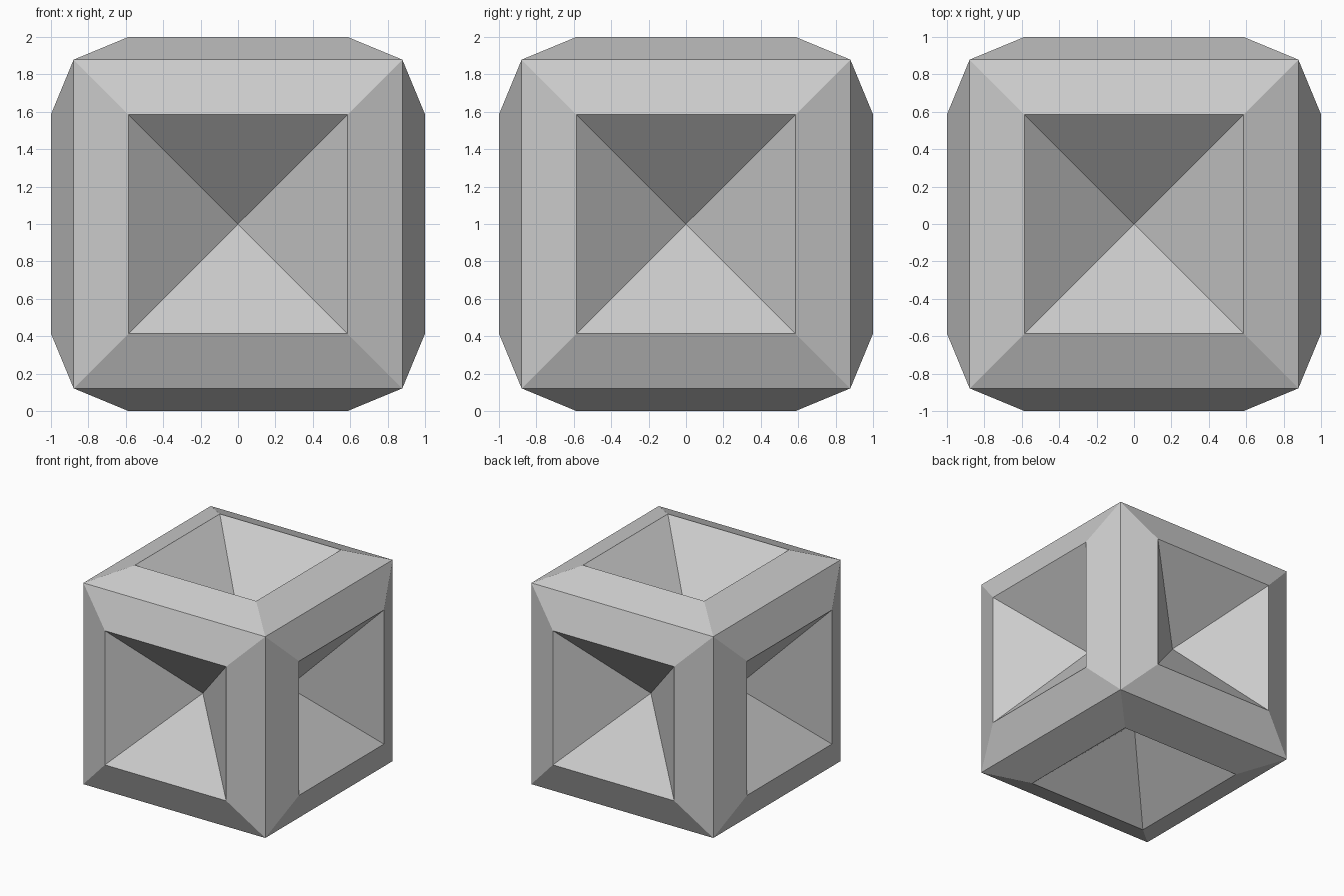
import bpy, bmesh
from mathutils import Matrix

if "Cube" in bpy.data.objects:
    bpy.data.objects.remove(bpy.data.objects["Cube"])

CORNER = 0.8787   # half size of the core cube
RIM = 0.5858      # half size of the raised square rim
PIT = 0.485       # distance of each pit's tip from the centre

bm = bmesh.new()
bmesh.ops.create_cube(bm, size=2 * CORNER, matrix=Matrix.Translation((0, 0, 1)))
sides = bm.faces[:]

# Sloping frame around each face, rising to the rim
bmesh.ops.inset_individual(bm, faces=sides, thickness=CORNER - RIM,
                           depth=1 - CORNER, use_even_offset=True)

# Four-sided pyramid pit in each face: add a centre point and push it inward
tips = bmesh.ops.poke(bm, faces=sides)["verts"]
centre = Matrix.Translation((0, 0, 1)).translation
for v in tips:
    v.co = centre + (v.co - centre).normalized() * PIT

bmesh.ops.recalc_face_normals(bm, faces=bm.faces[:])
mesh = bpy.data.meshes.new("hollow_faced_cube")
bm.to_mesh(mesh)
bm.free()
bpy.context.collection.objects.link(bpy.data.objects.new("hollow_faced_cube", mesh))
